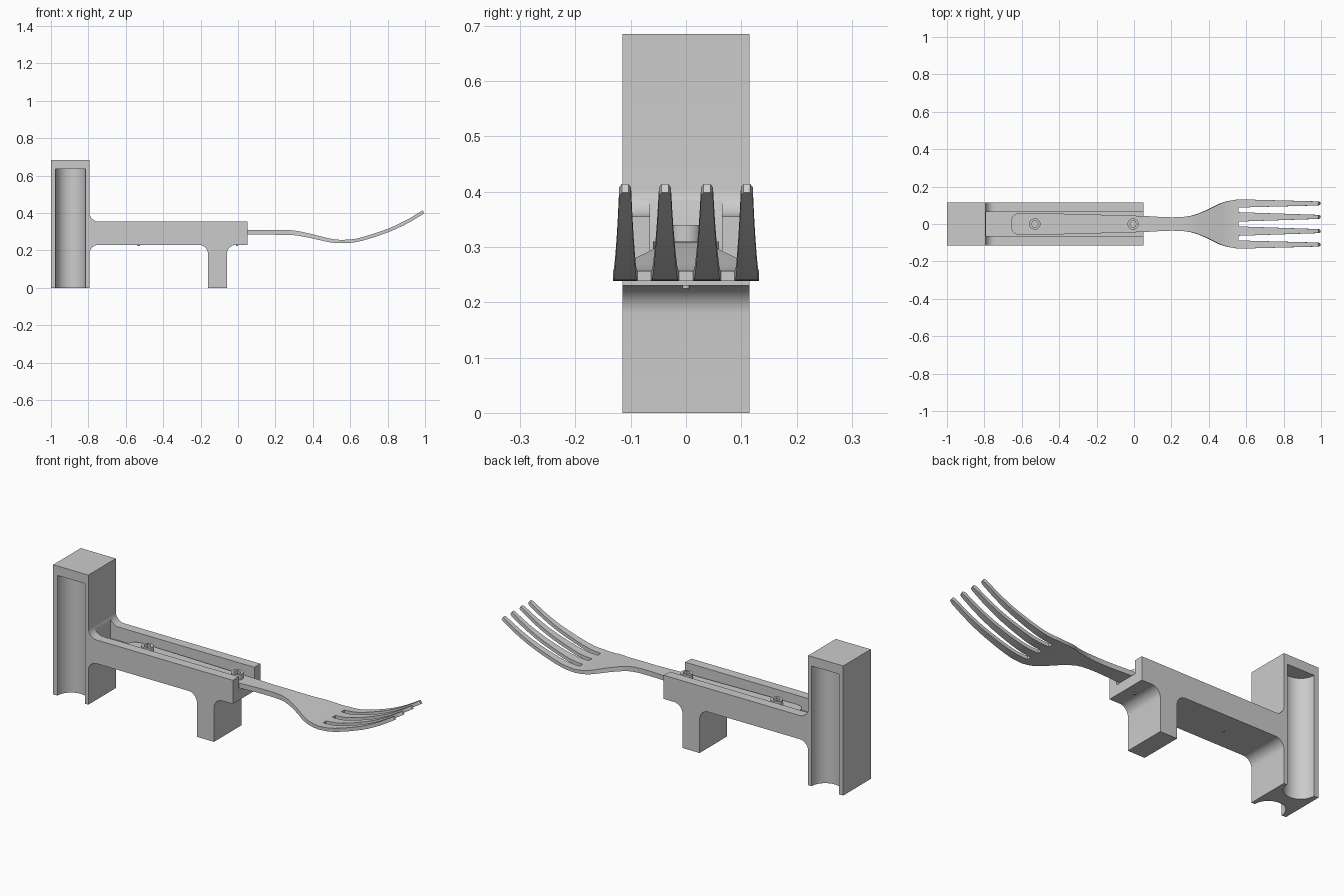
import bpy, bmesh
from math import cos, sin, pi, radians

if "Cube" in bpy.data.objects:
    bpy.data.objects.remove(bpy.data.objects["Cube"])

grey = bpy.data.materials.new("neutral_grey")
grey.use_nodes = True
grey.diffuse_color = (0.6, 0.6, 0.6, 1)
grey.node_tree.nodes["Principled BSDF"].inputs["Base Color"].default_value = (0.6, 0.6, 0.6, 1)


def make(name, bm):
    bmesh.ops.recalc_face_normals(bm, faces=bm.faces)
    mesh = bpy.data.meshes.new(name)
    bm.to_mesh(mesh)
    bm.free()
    obj = bpy.data.objects.new(name, mesh)
    bpy.context.collection.objects.link(obj)
    mesh.materials.append(grey)
    return obj


def activate(obj):
    bpy.ops.object.select_all(action='DESELECT')
    obj.select_set(True)
    bpy.context.view_layer.objects.active = obj


def smooth(obj):
    activate(obj)
    bpy.ops.object.shade_smooth_by_angle(angle=radians(35))


def prism(name, points, vector):
    """Extrude a closed outline along a vector."""
    bm = bmesh.new()
    face = bm.faces.new([bm.verts.new(p) for p in points])
    out = bmesh.ops.extrude_face_region(bm, geom=[face])
    verts = [v for v in out["geom"] if isinstance(v, bmesh.types.BMVert)]
    bmesh.ops.translate(bm, verts=verts, vec=vector)
    return make(name, bm)


def cut(obj, cutter):
    activate(obj)
    mod = obj.modifiers.new("cut", 'BOOLEAN')
    mod.operation, mod.solver, mod.object = 'DIFFERENCE', 'EXACT', cutter
    bpy.ops.object.modifier_apply(modifier=mod.name)
    bpy.data.objects.remove(cutter)


def arc(cx, cz, r, start, end, n=10):
    return [(cx + r * cos(radians(start + (end - start) * i / n)),
             cz + r * sin(radians(start + (end - start) * i / n))) for i in range(n + 1)]


def curve(table, x):
    """Smooth interpolation through (x, value) pairs."""
    if x <= table[0][0]:
        return table[0][1]
    for i in range(len(table) - 1):
        (x0, a), (x1, b) = table[i], table[i + 1]
        if x <= x1:
            xp, p = table[max(i - 1, 0)]
            xn, n = table[min(i + 2, len(table) - 1)]
            t, h = (x - x0) / (x1 - x0), x1 - x0
            m0, m1 = (b - p) / (x1 - xp) * h, (n - a) / (xn - x0) * h
            return ((2*t**3 - 3*t*t + 1) * a + (t**3 - 2*t*t + t) * m0
                    + (3*t*t - 2*t**3) * b + (t**3 - t*t) * m1)
    return table[-1][1]


# Holder: column, beam and foot as one filleted side profile
D, R = 0.115, 0.05
COL, LOW, TOP, END = -0.795, 0.23, 0.355, 0.05
outline = [(-1, 0), (COL, 0)]
outline += arc(COL + R, LOW - R, R, 180, 90)
outline += arc(-0.16 - R, LOW - R, R, 90, 0)
outline += [(-0.16, 0), (-0.06, 0)]
outline += arc(-0.06 + R, LOW - R, R, 180, 90)
outline += [(END, LOW), (END, TOP)]
outline += arc(COL + R, TOP + R, R, 270, 180)
outline += [(COL, 0.685), (-1, 0.685)]
holder = prism("holder", [(x, -D, z) for x, z in outline], (0, 2 * D, 0))

# Half-round grooves in the front and back of the column
for side in (-1, 1):
    ring = arc(-0.895, side * D, 0.08, 0, 360, 48)[:-1]
    cut(holder, prism("groove_cutter", [(x, y, -0.1) for x, y in ring], (0, 0, 0.735)))

# Channel along the beam for the handle
FLOOR, W = 0.284, 0.065
cut(holder, prism("channel_cutter",
                  [(-0.79, -W, FLOOR), (0.2, -W, FLOOR), (0.2, W, FLOOR), (-0.79, W, FLOOR)],
                  (0, 0, 0.3)))
smooth(holder)

# Fork: a curved sheet with slots between the tines, then thickened
width = [(-0.655, 0.028), (-0.645, 0.044), (-0.63, 0.054), (-0.6, 0.06), (-0.3, 0.053),
         (0.05, 0.043), (0.2, 0.036), (0.3, 0.043), (0.38, 0.07), (0.45, 0.105),
         (0.5, 0.122), (0.56, 0.132)]
height = [(-0.655, 0.297), (0.0, 0.297), (0.2, 0.297), (0.3, 0.294), (0.4, 0.275),
          (0.5, 0.252), (0.57, 0.248), (0.65, 0.258), (0.8, 0.306), (0.9, 0.352), (0.992, 0.406)]
tines = [(-0.11, 0.022), (-0.038, 0.025), (0.038, 0.025), (0.11, 0.022)]
ROOT, TIP = 0.56, 0.992
stations = [-0.655, -0.65, -0.645, -0.638, -0.63, -0.615, -0.6, -0.3, 0.05]
stations += [0.05 + (ROOT - 0.05) * i / 24 for i in range(1, 25)]
body_count = len(stations)
stations += [ROOT + (TIP - 0.01 - ROOT) * i / 18 for i in range(1, 19)] + [TIP]

bm = bmesh.new()
rows = []
for i, x in enumerate(stations):
    t = max(0, (x - ROOT) / (TIP - ROOT))
    ys = []
    for yc, hw in tines:
        half = hw + (0.0105 - hw) * t
        if i == len(stations) - 1:
            half = 0.006
        ys += [yc - half, yc + half]
    if i < body_count:
        ys = [y * curve(width, x) / 0.132 for y in ys]
    rows.append([bm.verts.new((x, y, curve(height, x))) for y in ys])
for i in range(len(rows) - 1):
    for j in range(7):
        if i < body_count - 1 or j % 2 == 0:
            bm.faces.new((rows[i][j], rows[i + 1][j], rows[i + 1][j + 1], rows[i][j + 1]))
for v in [v for v in bm.verts if not v.link_faces]:
    bm.verts.remove(v)
fork = make("fork", bm)
group = fork.vertex_groups.new(name="thickness")
for v in fork.data.vertices:
    group.add([v.index], 1 - 0.3 * min(1, max(0, (v.co.x - 0.25) / 0.3)), 'REPLACE')
solid = fork.modifiers.new("thickness", 'SOLIDIFY')
solid.thickness, solid.offset, solid.vertex_group = 0.026, 0, group.name
activate(fork)
bpy.ops.object.modifier_apply(modifier=solid.name)
smooth(fork)

# Socket-head screws holding the handle down
for name, x in (("rear_screw", -0.53), ("front_screw", -0.005)):
    circle = arc(x, 0, 0.03, 0, 360, 32)[:-1]
    head = prism(name, [(a, b, 0.305) for a, b in circle], (0, 0, 0.035))
    hexagon = arc(x, 0, 0.018, 0, 360, 6)[:-1]
    cut(head, prism("socket_cutter", [(a, b, 0.32) for a, b in hexagon], (0, 0, 0.1)))
    smooth(head)
    tip = arc(x, 0, 0.006, 0, 360, 16)[:-1]
    smooth(prism(name + "_tip", [(a, b, 0.225) for a, b in tip], (0, 0, 0.02)))
